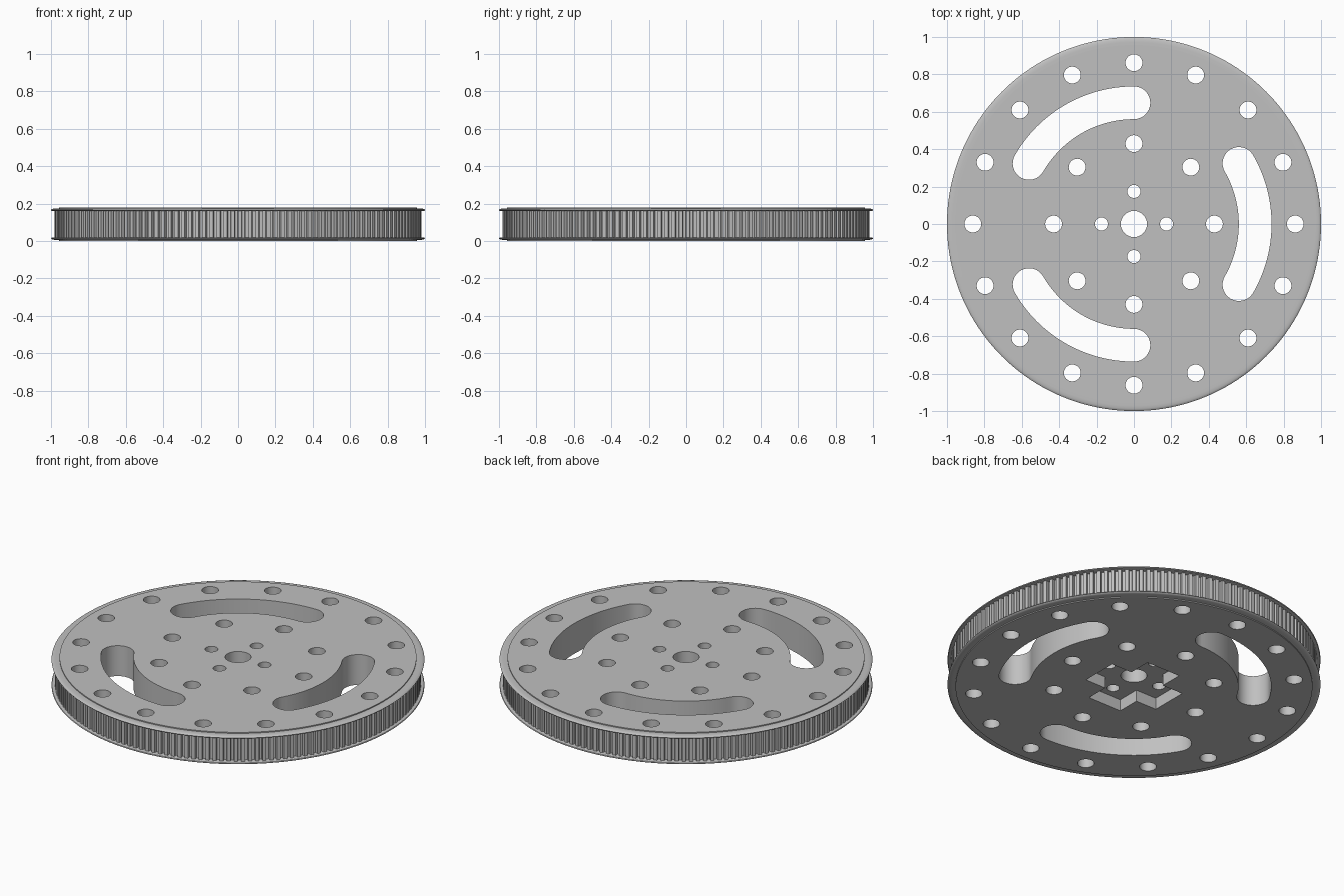
import bpy
import bmesh
from math import cos, sin, pi, radians

cube = bpy.data.objects.get("Cube")
if cube:
    bpy.data.objects.remove(cube, do_unlink=True)

HEIGHT = 0.18
FACE_R = 0.957
TEETH = 160

grey = bpy.data.materials.new("machined grey")
grey.use_nodes = True
grey.diffuse_color = (0.53, 0.53, 0.53, 1)
grey.node_tree.nodes["Principled BSDF"].inputs["Base Color"].default_value = grey.diffuse_color


def polar(r, a):
    return (r * cos(a), r * sin(a))


def circle(r, n, cx=0, cy=0):
    return [(cx + r * cos(2 * pi * i / n), cy + r * sin(2 * pi * i / n)) for i in range(n)]


def add_prism(bm, outline, z0, z1):
    """Extrude a closed counter-clockwise outline from z0 to z1."""
    low = [bm.verts.new((x, y, z0)) for x, y in outline]
    high = [bm.verts.new((x, y, z1)) for x, y in outline]
    bm.faces.new(low[::-1])
    bm.faces.new(high)
    bridge(bm, low, high)


def bridge(bm, a, b):
    n = len(a)
    for i in range(n):
        j = (i + 1) % n
        bm.faces.new((a[i], a[j], b[j], b[i]))


def add_rings(bm, rings):
    """Join successive (outline, z) loops into a closed ring solid."""
    loops = [[bm.verts.new((x, y, z)) for x, y in o] for o, z in rings]
    for k, loop in enumerate(loops):
        bridge(bm, loop, loops[(k + 1) % len(loops)])


def finish(name, bm):
    bmesh.ops.recalc_face_normals(bm, faces=bm.faces[:])
    mesh = bpy.data.meshes.new(name)
    bm.to_mesh(mesh)
    bm.free()
    mesh.materials.append(grey)
    obj = bpy.data.objects.new(name, mesh)
    bpy.context.collection.objects.link(obj)
    return obj


def smooth(obj):
    bpy.ops.object.select_all(action='DESELECT')
    obj.select_set(True)
    bpy.context.view_layer.objects.active = obj
    bpy.ops.object.shade_smooth_by_angle(angle=radians(30))


def cut(obj, cutter):
    mod = obj.modifiers.new("cut", 'BOOLEAN')
    mod.operation = 'DIFFERENCE'
    mod.solver = 'EXACT'
    mod.object = cutter
    cutter.hide_render = True
    bpy.context.view_layer.update()
    deps = bpy.context.evaluated_depsgraph_get()
    mesh = bpy.data.meshes.new_from_object(obj.evaluated_get(deps))
    obj.modifiers.clear()
    obj.data = mesh
    bpy.data.objects.remove(cutter, do_unlink=True)


def slot(mid, r=0.648, half=0.0875, spread=radians(30), n=24):
    """Curved slot with round ends."""
    pts = [polar(r + half, mid - spread + 2 * spread * i / n) for i in range(n + 1)]
    for end, start, rad in ((mid + spread, mid + spread, r), (mid - spread, mid - spread + pi, r)):
        cx, cy = polar(rad, end)
        cap = [(cx + half * cos(start + pi * i / 16), cy + half * sin(start + pi * i / 16))
               for i in range(1, 16)]
        pts += cap
        if end > mid:
            pts += [polar(r - half, mid + spread - 2 * spread * i / n) for i in range(n + 1)]
    return pts


# Main disc
bm = bmesh.new()
add_prism(bm, circle(FACE_R, 160), 0, HEIGHT)
disc = finish("disc", bm)

# Cross recess in the underside
arm, w = 0.245, 0.11
quarter = [(arm, -w), (arm, w), (w, w)]
cross = []
for k in range(4):
    c, s = round(cos(k * pi / 2)), round(sin(k * pi / 2))
    cross += [(c * x - s * y, s * x + c * y) for x, y in quarter]
bm = bmesh.new()
add_prism(bm, cross, -0.05, 0.068)
cut(disc, finish("cross_cutter", bm))

# Bore, bolt circles and curved slots
bm = bmesh.new()
outlines = [circle(0.07, 40)]
for count, ring, hole in ((4, 0.174, 0.035), (8, 0.43, 0.045), (16, 0.862, 0.045)):
    outlines += [circle(hole, 32, *polar(ring, 2 * pi * i / count)) for i in range(count)]
outlines += [slot(2 * pi * i / 3) for i in range(3)]
for outline in outlines:
    add_prism(bm, outline, -0.1, HEIGHT + 0.1)
cut(disc, finish("hole_cutter", bm))
smooth(disc)

# Toothed belt track around the disc
outer = []
for i in range(TEETH):
    for f, r in ((0, 0.981), (0.5, 0.981), (0.58, 0.962), (0.92, 0.962)):
        outer.append(polar(r, 2 * pi * (i + f) / TEETH))
inner = [polar(0.94, 2 * pi * i / len(outer)) for i in range(len(outer))]
bm = bmesh.new()
add_rings(bm, [(inner, 0.015), (outer, 0.015), (outer, HEIGHT - 0.015), (inner, HEIGHT - 0.015)])
finish("toothed_track", bm)

# Rounded flanges, mirrored about the mid height
profile = [(0.94, 0.006), (0.972, 0.006), (0.987, 0.007), (0.996, 0.01),
           (1.0, 0.014), (0.997, 0.018), (0.99, 0.02), (0.94, 0.02)]
for name, flip in (("lower_flange", False), ("upper_flange", True)):
    bm = bmesh.new()
    add_rings(bm, [(circle(r, 160), HEIGHT - z if flip else z) for r, z in profile])
    smooth(finish(name, bm))
